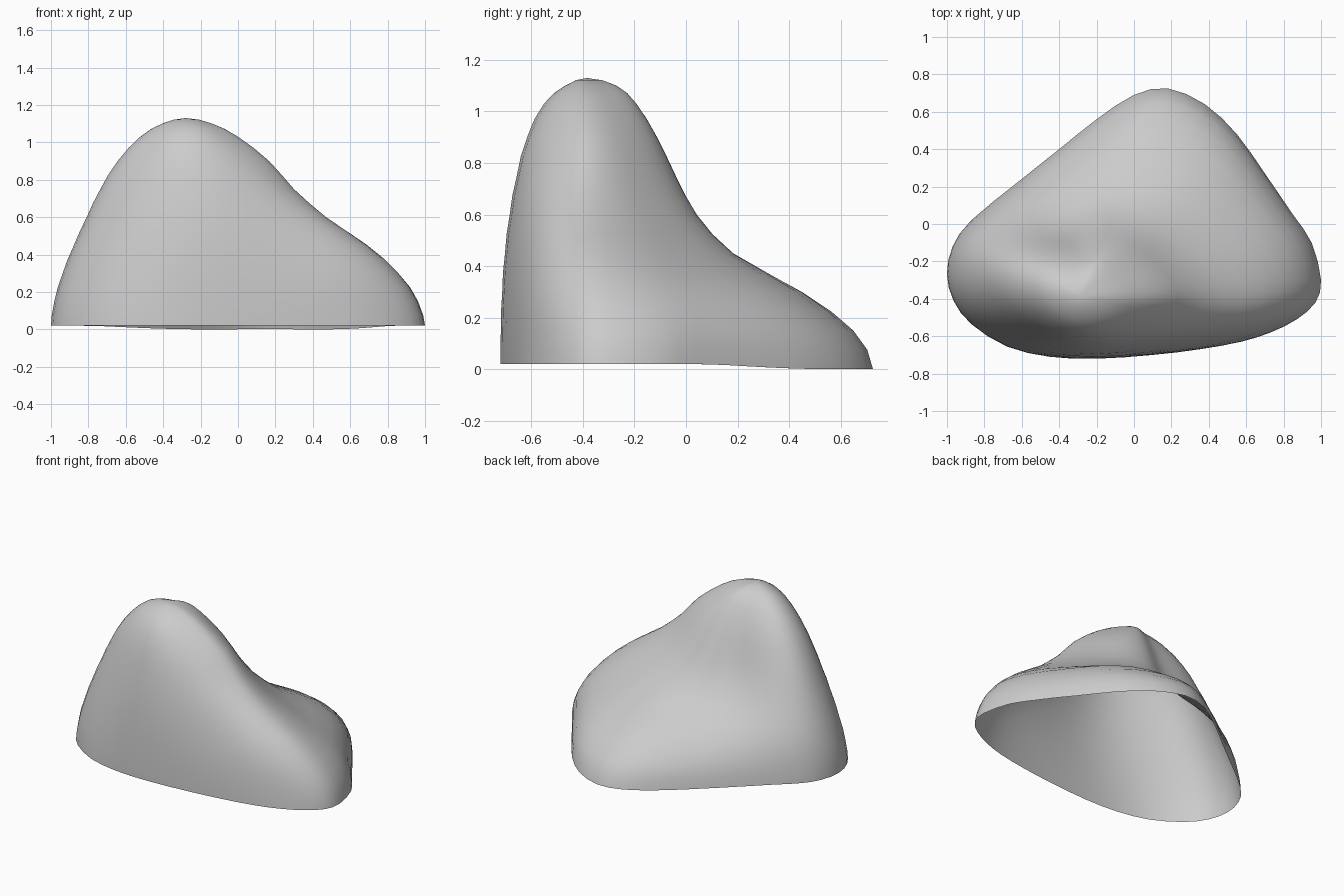
import bpy, bmesh, math

if "Cube" in bpy.data.objects:
    bpy.data.objects.remove(bpy.data.objects["Cube"])

PEAK = (-0.28, -0.385)

# ground outline, counter-clockwise
OUTLINE = [(1, -.3), (.95, -.1), (.85, .05), (.7, .27), (.55, .48), (.38, .64), (.18, .725),
           (0, .69), (-.2, .56), (-.4, .4), (-.62, .225), (-.87, .02), (-.97, -.12), (-1, -.27),
           (-.965, -.41), (-.87, -.535), (-.68, -.655), (-.45, -.71), (-.2, -.72), (.1, -.70),
           (.35, -.67), (.57, -.63), (.73, -.58), (.87, -.51), (.97, -.42)]

# slope profiles: direction from the peak -> share of the radius reached at each height
HEIGHTS = [.02, .15, .3, .45, .6, .75, .9, 1.03, 1.1, 1.13]
SLOPES = {
    0:   [1, .975, .90, .775, .60, .465, .36, .225, .115, 0],
    42:  [1, .975, .87, .64, .475, .375, .295, .195, .11, 0],
    72:  [1, .935, .75, .505, .385, .315, .25, .18, .11, 0],
    105: [1, .955, .83, .63, .48, .39, .31, .215, .12, 0],
    140: [1, .98, .93, .84, .75, .65, .53, .36, .19, 0],
    180: [1, .98, .92, .84, .745, .645, .515, .345, .18, 0],
    220: [1, .98, .935, .87, .79, .69, .57, .40, .21, 0],
    270: [1, 1, .995, .98, .945, .885, .79, .60, .31, 0],
    305: [1, 1, .99, .965, .92, .85, .735, .53, .27, 0],
    335: [1, .99, .955, .89, .80, .68, .525, .34, .175, 0],
    348: [1, .98, .935, .835, .69, .535, .41, .265, .135, 0],
}


def catmull(a, b, c, d, t):
    return [q + .5 * t * (r - p + t * (2*p - 5*q + 4*r - s + t * (3*(q - r) + s - p)))
            for p, q, r, s in zip(a, b, c, d)]


def slope_at(angle):
    keys = sorted(SLOPES)
    a = angle % 360
    i = max(k for k in range(len(keys)) if keys[k] <= a)
    n = len(keys)
    k = [keys[(i + j) % n] + 360 * ((i + j) // n) for j in (-1, 0, 1, 2)]
    v = [SLOPES[q % 360] for q in k]
    h = k[2] - k[1]
    t = (a - k[1]) / h
    out = []
    for p, q, r, s in zip(*v):  # cubic blend with uneven spacing
        m0 = (r - p) / (k[2] - k[0]) * h
        m1 = (s - q) / (k[3] - k[1]) * h
        out.append((2*t**3 - 3*t*t + 1)*q + (t**3 - 2*t*t + t)*m0
                   + (3*t*t - 2*t**3)*r + (t**3 - t*t)*m1)
    return out


# open-bottomed boulder shell
columns = []
n = len(OUTLINE)
for i in range(n):
    for t in (0, .5):
        x, y = catmull(*[OUTLINE[(i + j) % n] for j in (-1, 0, 1, 2)], t)
        dx, dy = x - PEAK[0], y - PEAK[1]
        prof = list(zip(slope_at(math.degrees(math.atan2(dy, dx))), HEIGHTS))
        m = len(prof)
        column = []
        for j in range(m - 1):
            for u in (0, .5):
                before = prof[j - 1] if j else prof[0]
                # mirrored point beyond the peak keeps the summit round
                after = prof[j + 2] if j + 2 < m else (-prof[m - 2][0], prof[m - 2][1])
                s, z = catmull(before, prof[j], prof[j + 1], after, u)
                if not column and y > .1:  # the back rim dips to the ground
                    z = .02 * (1 - math.sin(math.pi * (y - .1)))
                column.append((PEAK[0] + dx * s, PEAK[1] + dy * s, z))
        columns.append(column)

# even out each level ring above the steep base, more towards the summit
n = len(columns)
for j in range(2, len(columns[0])):
    ring = [c[j] for c in columns]
    for _ in range(j // 2):
        ring = [tuple(.25 * p + .5 * q + .25 * r for p, q, r in
                      zip(ring[i - 1], ring[i], ring[(i + 1) % n])) for i in range(n)]
    for c, p in zip(columns, ring):
        c[j] = p

bm = bmesh.new()
columns = [[bm.verts.new(p) for p in c] for c in columns]
top = bm.verts.new((*PEAK, HEIGHTS[-1]))
for a, b in zip(columns, columns[1:] + columns[:1]):
    for j in range(len(a) - 1):
        bm.faces.new((a[j], b[j], b[j + 1], a[j + 1]))
    bm.faces.new((a[-1], b[-1], top))
for f in bm.faces:
    f.smooth = True

mesh = bpy.data.meshes.new("boulder")
bm.to_mesh(mesh)
bm.free()
boulder = bpy.data.objects.new("boulder", mesh)
bpy.context.collection.objects.link(boulder)
